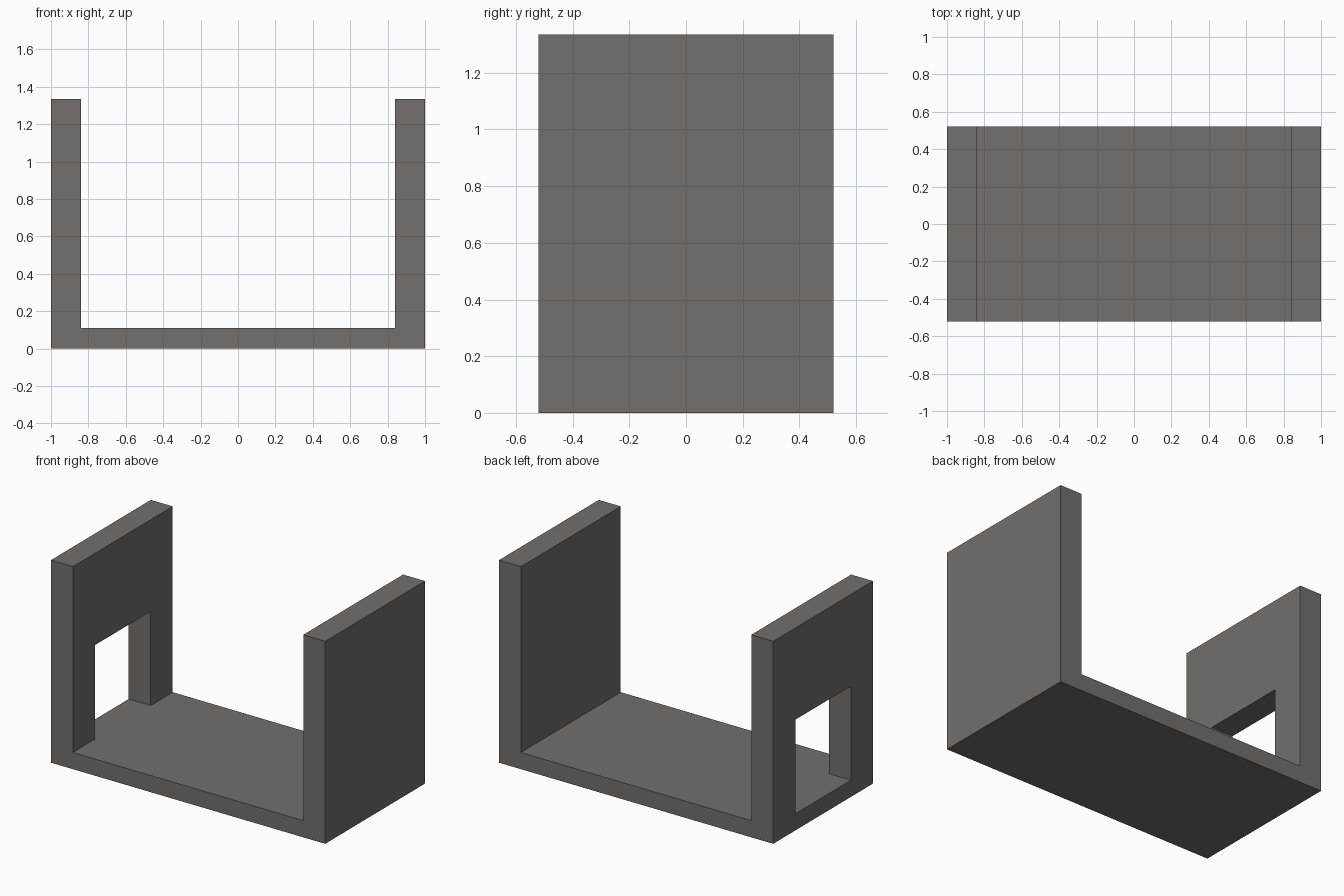
import bpy, bmesh, math

if "Cube" in bpy.data.objects:
    bpy.data.objects.remove(bpy.data.objects["Cube"])

# Grid planes that bound the floor, side walls and doorway
XS = [-1.0, -0.84, 0.84, 1.0]
YS = [-0.52, -0.29, 0.29, 0.52]
ZS = [0.0, 0.11, 0.73, 1.335]


def solid(i, j, k):
    """True where the body has material."""
    if not (0 <= i < 3 and 0 <= j < 3 and 0 <= k < 3):
        return False
    if k == 0:                      # floor slab
        return True
    if i == 1:                      # open space between the walls
        return False
    return not (i == 0 and j == 1 and k == 1)   # doorway in left wall


# One watertight body: keep only faces between material and air
bm = bmesh.new()
for i in range(3):
    for j in range(3):
        for k in range(3):
            if not solid(i, j, k):
                continue
            for axis in range(3):
                for side in (0, 1):
                    n = [i, j, k]
                    n[axis] += 1 if side else -1
                    if solid(*n):
                        continue
                    a, b = (axis + 1) % 3, (axis + 2) % 3
                    corners = []
                    for u, v in ((0, 0), (1, 0), (1, 1), (0, 1)):
                        c = [i, j, k]
                        c[axis] += side
                        c[a] += u
                        c[b] += v
                        corners.append(bm.verts.new((XS[c[0]], YS[c[1]], ZS[c[2]])))
                    bm.faces.new(corners if side else corners[::-1])
bmesh.ops.remove_doubles(bm, verts=bm.verts[:], dist=1e-5)

# Merge flat neighbours into clean faces
bmesh.ops.dissolve_limit(bm, angle_limit=math.radians(1),
                         verts=bm.verts[:], edges=bm.edges[:])
bmesh.ops.recalc_face_normals(bm, faces=bm.faces[:])

mesh = bpy.data.meshes.new("walled_floor")
bm.to_mesh(mesh)
bm.free()

# Single warm grey colour
mat = bpy.data.materials.new("warm grey")
mat.diffuse_color = (0.171, 0.156, 0.147, 1.0)
mat.use_nodes = True
mat.node_tree.nodes["Principled BSDF"].inputs["Base Color"].default_value = mat.diffuse_color
mesh.materials.append(mat)

body = bpy.data.objects.new("walled_floor", mesh)
bpy.context.collection.objects.link(body)
